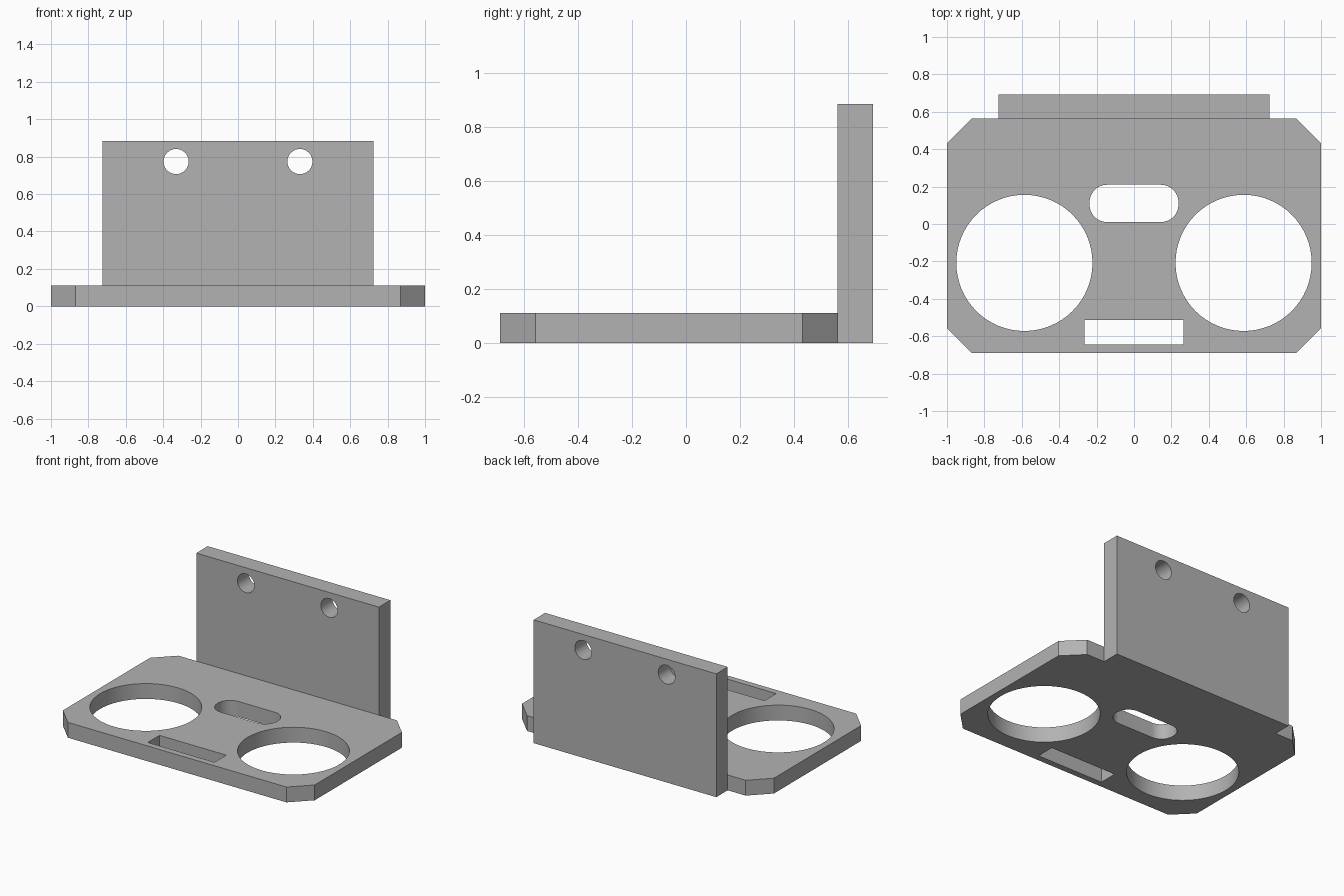
import bpy
import bmesh
from math import cos, sin, pi, radians
from mathutils import Matrix

cube = bpy.data.objects.get("Cube")
if cube:
    bpy.data.objects.remove(cube, do_unlink=True)

# One plain grey material
grey = bpy.data.materials.new("plain_grey")
grey.use_nodes = True
colour = (0.45, 0.45, 0.45, 1)
grey.diffuse_color = colour
grey.node_tree.nodes["Principled BSDF"].inputs["Base Color"].default_value = colour


def rectangle(x0, x1, y0, y1):
    return [(x0, y0), (x1, y0), (x1, y1), (x0, y1)]


def chamfered(x0, x1, y0, y1, c):
    return [(x0 + c, y0), (x1 - c, y0), (x1, y0 + c), (x1, y1 - c),
            (x1 - c, y1), (x0 + c, y1), (x0, y1 - c), (x0, y0 + c)]


def circle(cx, cy, r, n=64):
    return [(cx + r * cos(2 * pi * i / n), cy + r * sin(2 * pi * i / n)) for i in range(n)]


def rounded(x0, x1, y0, y1, r, n=12):
    corners = [(x1 - r, y1 - r), (x0 + r, y1 - r), (x0 + r, y0 + r), (x1 - r, y0 + r)]
    return [(cx + r * cos(pi / 2 * (q + i / n)), cy + r * sin(pi / 2 * (q + i / n)))
            for q, (cx, cy) in enumerate(corners) for i in range(n + 1)]


def plate(name, outlines, thickness, matrix):
    """Extrude an outline with holes, centred on its own plane, into a mesh."""
    curve = bpy.data.curves.new(name, "CURVE")
    curve.dimensions = "2D"
    curve.fill_mode = "BOTH"
    curve.extrude = thickness / 2
    for points in outlines:
        spline = curve.splines.new("POLY")
        spline.points.add(len(points) - 1)
        for point, (x, y) in zip(spline.points, points):
            point.co = (x, y, 0, 1)
        spline.use_cyclic_u = True
    helper = bpy.data.objects.new(name + "_outline", curve)
    bpy.context.collection.objects.link(helper)
    bpy.context.view_layer.update()
    evaluated = helper.evaluated_get(bpy.context.evaluated_depsgraph_get())
    mesh = bpy.data.meshes.new_from_object(evaluated)
    bpy.data.objects.remove(helper, do_unlink=True)

    # Weld caps to walls and stand the plate in place
    bm = bmesh.new()
    bm.from_mesh(mesh)
    bmesh.ops.remove_doubles(bm, verts=bm.verts, dist=0.0001)
    bmesh.ops.transform(bm, matrix=matrix, verts=bm.verts)
    bmesh.ops.recalc_face_normals(bm, faces=bm.faces)
    bm.to_mesh(mesh)
    bm.free()
    mesh.materials.clear()
    mesh.materials.append(grey)
    obj = bpy.data.objects.new(name, mesh)
    bpy.context.collection.objects.link(obj)
    bpy.ops.object.select_all(action="DESELECT")
    obj.select_set(True)
    bpy.context.view_layer.objects.active = obj
    bpy.ops.object.shade_smooth_by_angle(angle=radians(30))
    return obj


# Base plate: clipped corners, two large rings, a slot and a window
base_thickness = 0.11
plate("base_plate",
      [chamfered(-1, 1, -0.69, 0.563, 0.132),
       circle(-0.586, -0.208, 0.364), circle(0.586, -0.208, 0.364),
       rounded(-0.238, 0.238, 0.01, 0.21, 0.095),
       rectangle(-0.265, 0.265, -0.645, -0.512)],
      base_thickness, Matrix.Translation((0, 0, base_thickness / 2)))

# Upright back plate with two screw holes
back_thickness = 0.13
plate("back_plate",
      [rectangle(-0.725, 0.725, 0, 0.885),
       circle(-0.331, 0.774, 0.067, 48), circle(0.331, 0.774, 0.067, 48)],
      back_thickness,
      Matrix.Translation((0, 0.692 - back_thickness / 2, 0)) @ Matrix.Rotation(pi / 2, 4, "X"))
